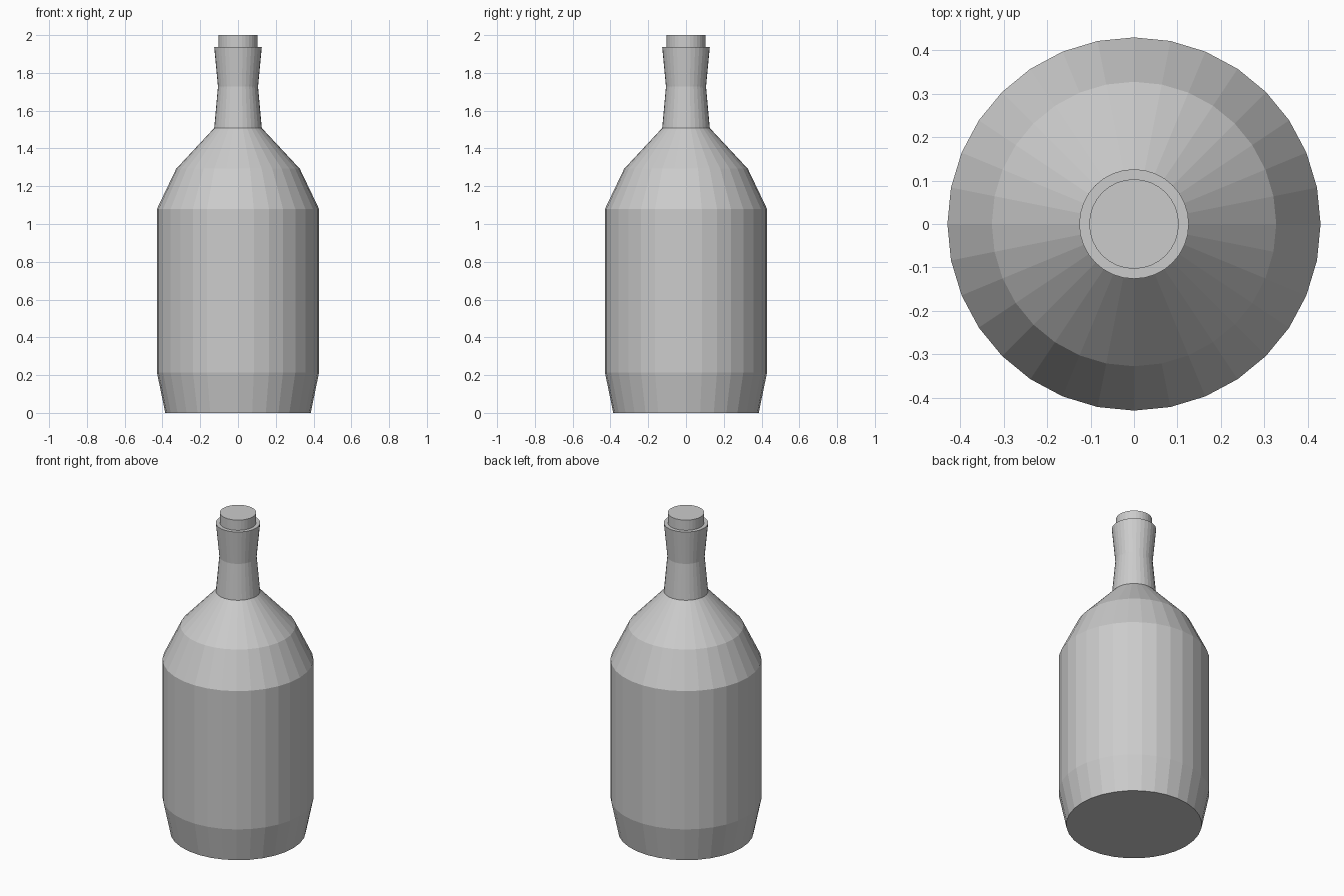
import bpy
import bmesh
from math import cos, sin, tau

if "Cube" in bpy.data.objects:
    bpy.data.objects.remove(bpy.data.objects["Cube"])

SIDES = 32


def lathe(name, profile, cap_bottom=False, cap_top=False):
    """Revolve (radius, height) points around z with flat faces."""
    bm = bmesh.new()
    rings = [[bm.verts.new((r * cos(tau * i / SIDES), r * sin(tau * i / SIDES), z))
              for i in range(SIDES)] for r, z in profile]
    for low, high in zip(rings, rings[1:]):
        for i in range(SIDES):
            j = (i + 1) % SIDES
            bm.faces.new((low[i], low[j], high[j], high[i]))
    if cap_bottom:
        bm.faces.new(rings[0][::-1])
    if cap_top:
        bm.faces.new(rings[-1])
    mesh = bpy.data.meshes.new(name)
    bm.to_mesh(mesh)
    bm.free()
    obj = bpy.data.objects.new(name, mesh)
    bpy.context.collection.objects.link(obj)
    return obj


CORK_R, LIP_Z = 0.103, 1.936

# Bottle: tapered foot, straight body, two-step shoulder, waisted neck, flat lip
lathe("bottle", [
    (0.385, 0.0), (0.429, 0.213), (0.429, 1.08), (0.327, 1.293),
    (0.126, 1.508), (0.106, 1.727), (0.126, LIP_Z), (CORK_R, LIP_Z),
], cap_bottom=True)

# Cork: short plug rising from the lip
lathe("cork", [(CORK_R, LIP_Z), (CORK_R, 2.0)], cap_top=True)
